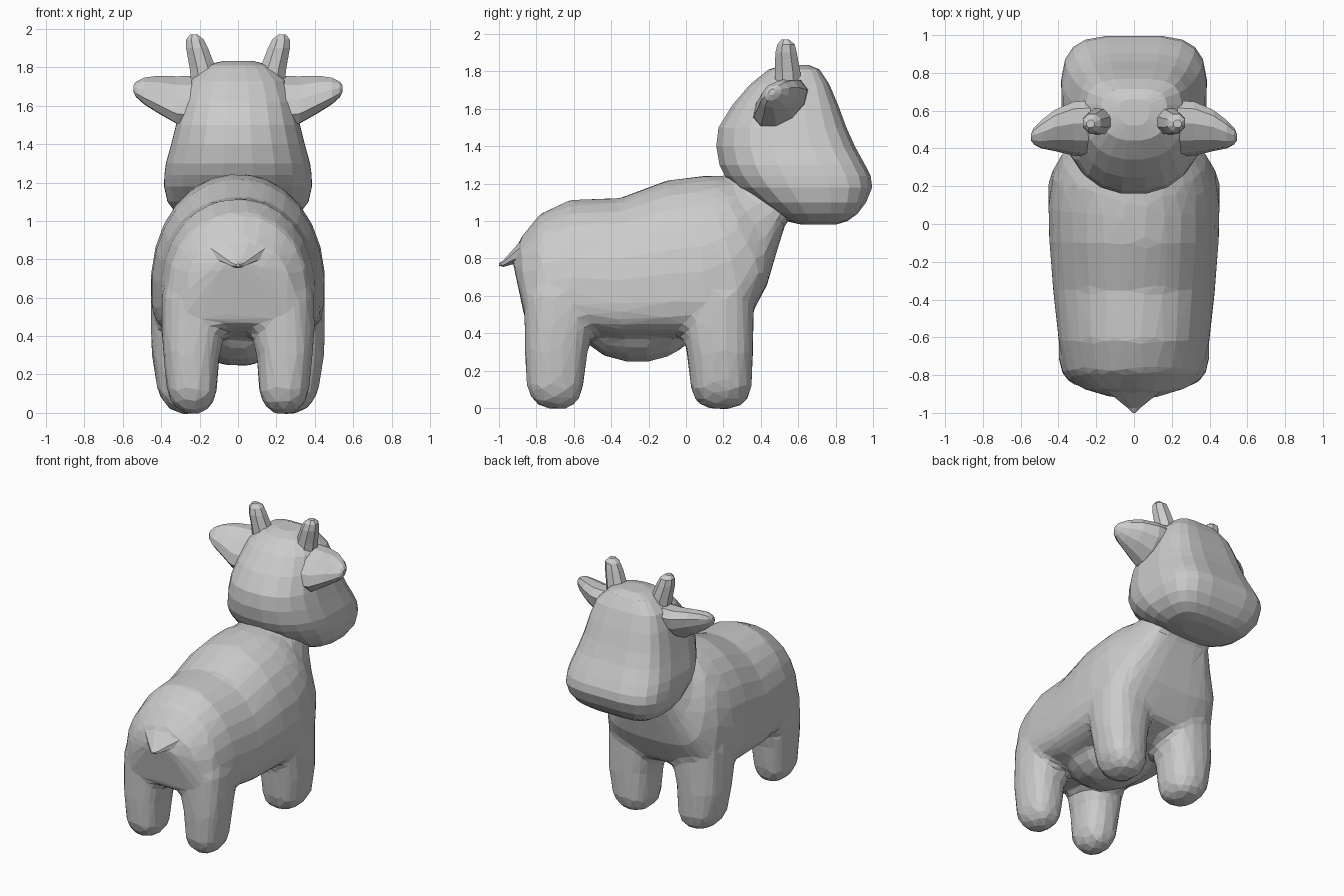
import bpy, bmesh
from math import sin, cos, pi, radians
from mathutils import Vector

if "Cube" in bpy.data.objects:
    bpy.data.objects.remove(bpy.data.objects["Cube"])

X, Y, Z = Vector((1, 0, 0)), Vector((0, 1, 0)), Vector((0, 0, 1))


def ring(c, u, v, w, up, down, n_up=2.0, n_down=2.0, segs=16):
    """Rounded section: half width w along u, heights up/down along v."""
    pts = []
    for i in range(segs):
        a = 2 * pi * (i + 0.5) / segs
        n, h = (n_up, up) if sin(a) > 0 else (n_down, down)
        p = 2 / n
        sx = abs(cos(a)) ** p * (1 if cos(a) > 0 else -1)
        sy = abs(sin(a)) ** p * (1 if sin(a) > 0 else -1)
        pts.append(Vector(c) + u * w * sx + v * h * sy)
    return pts


def skin(bm, rings):
    """Skin a list of equal rings and cap both ends."""
    rows = [[bm.verts.new(p) for p in r] for r in rings]
    n = len(rows[0])
    for a, b in zip(rows, rows[1:]):
        for i in range(n):
            j = (i + 1) % n
            bm.faces.new((a[i], a[j], b[j], b[i]))
    bm.faces.new(rows[0])
    bm.faces.new(rows[-1])


def finish(name, bm, mirror=False):
    bmesh.ops.recalc_face_normals(bm, faces=bm.faces)
    me = bpy.data.meshes.new(name)
    bm.to_mesh(me)
    bm.free()
    ob = bpy.data.objects.new(name, me)
    bpy.context.collection.objects.link(ob)
    if mirror:
        ob.modifiers.new("Mirror", 'MIRROR').use_mirror_merge = False
    return ob


def loft(name, rings, mirror=False):
    bm = bmesh.new()
    skin(bm, rings)
    return finish(name, bm, mirror)


# Torso and neck: top (y, z), bottom (y, z), half width
torso = bmesh.new()
body = [
    (-.93, .80, -.90, .66, .13), (-.885, .91, -.86, .47, .28),
    (-.78, 1.04, -.79, .43, .365), (-.62, 1.115, -.62, .40, .40),
    (-.35, 1.125, -.35, .37, .43), (-.10, 1.22, -.10, .37, .45),
    (.05, 1.24, .12, .38, .455), (.12, 1.245, .33, .46, .435),
    (.16, 1.245, .435, .66, .38), (.19, 1.24, .49, .85, .30),
    (.22, 1.245, .53, .98, .25), (.36, 1.30, .62, 1.10, .20),
]
rings = []
for ty, tz, by, bz, w in body:
    top, bot = Vector((0, ty, tz)), Vector((0, by, bz))
    d = top - bot
    rings.append(ring(bot + d * .33, X, d.normalized(), w,
                      d.length * .67, d.length * .33, 2.1, 3.6, 28))
skin(torso, rings)

# Belly bulge between the legs
skin(torso, [ring((0, -.26 + .31 * sin(t), .44), X, Z, .28 * cos(t),
                  .16 * cos(t), .20 * cos(t), segs=16)
             for t in (radians(a) for a in (-85, -60, -35, -10, 10, 35, 60, 85))])

# Legs, both sides: z, x0, x1, y0, y1
hind_leg = [
    (-.005, .20, .27, -.73, -.65), (.012, .165, .31, -.785, -.605),
    (.05, .13, .345, -.825, -.57),
    (.11, .11, .37, -.852, -.55), (.30, .095, .39, -.863, -.525),
    (.45, .06, .40, -.865, -.49), (.60, .04, .40, -.865, -.46),
    (.78, .08, .36, -.82, -.46)]
front_leg = [
    (-.005, .21, .29, .14, .23), (.012, .17, .345, .085, .295),
    (.05, .135, .385, .045, .33),
    (.11, .118, .42, .025, .352), (.30, .105, .45, .003, .36),
    (.45, .07, .455, -.03, .362), (.60, .06, .455, -.04, .365),
    (.80, .10, .41, .0, .35)]
for rows in (hind_leg, front_leg):
    for s in (1, -1):
        skin(torso, [ring((s * (x0 + x1) / 2, (y0 + y1) / 2, z), X, Y,
                          (x1 - x0) / 2, (y1 - y0) / 2, (y1 - y0) / 2, 2.5, 2.5, 20)
                     for z, x0, x1, y0, y1 in rows])

# Blend torso, belly and legs into one low-poly skin
body_ob = finish("body_and_legs", torso)
m = body_ob.modifiers.new("Remesh", 'REMESH')
m.mode, m.voxel_size = 'VOXEL', .025
m = body_ob.modifiers.new("Smooth", 'SMOOTH')
m.factor, m.iterations = .5, 5
m = body_ob.modifiers.new("Decimate", 'DECIMATE')
m.ratio = .06

# Head: z, back y, front y, half width
head = [
    (1.833, .52, .66, .08), (1.81, .44, .715, .175), (1.73, .34, .768, .255),
    (1.62, .245, .815, .295), (1.50, .17, .86, .325), (1.40, .158, .905, .35),
    (1.30, .175, .96, .378), (1.24, .205, .99, .386), (1.18, .255, .998, .388),
    (1.10, .36, .965, .37), (1.04, .45, .92, .325), (1.00, .53, .865, .26),
    (.98, .62, .80, .15),
]
loft("head", [ring((0, (b + f) / 2, z), X, Y, w, (f - b) / 2, (f - b) / 2,
                   3.8, 2.3, 20) for z, b, f, w in head])

# Ears: x, y, z, long radius, short radius; section tilted forwards
tilt = radians(38)
long_axis = Y * cos(tilt) + Z * sin(tilt)
short_axis = Z * cos(tilt) - Y * sin(tilt)
ears = [
    (.20, .505, 1.625, .175, .105), (.32, .505, 1.63, .165, .10),
    (.42, .495, 1.66, .125, .08), (.49, .475, 1.677, .085, .06),
    (.53, .465, 1.685, .05, .036), (.545, .46, 1.69, .02, .015),
]
loft("ear", [ring((x, y, z), long_axis, short_axis, a, b, b, segs=10)
             for x, y, z, a, b in ears], True)

# Horns: x, y, z, radius
horns = [(.165, .547, 1.68, .08), (.185, .543, 1.80, .073), (.213, .535, 1.90, .062),
         (.224, .535, 1.945, .05), (.23, .53, 1.97, .022)]
loft("horn", [ring((x, y, z), X, Y, r, r, r, segs=8) for x, y, z, r in horns], True)

# Tail nub: y, z, half width, half height
tail = [(-.80, .84, .22, .13), (-.88, .835, .16, .07), (-.93, .805, .095, .04),
        (-.975, .773, .035, .02), (-1.0, .768, .008, .008)]
loft("tail", [ring((0, y, z), X, Z, w, h, h, segs=8) for y, z, w, h in tail])
